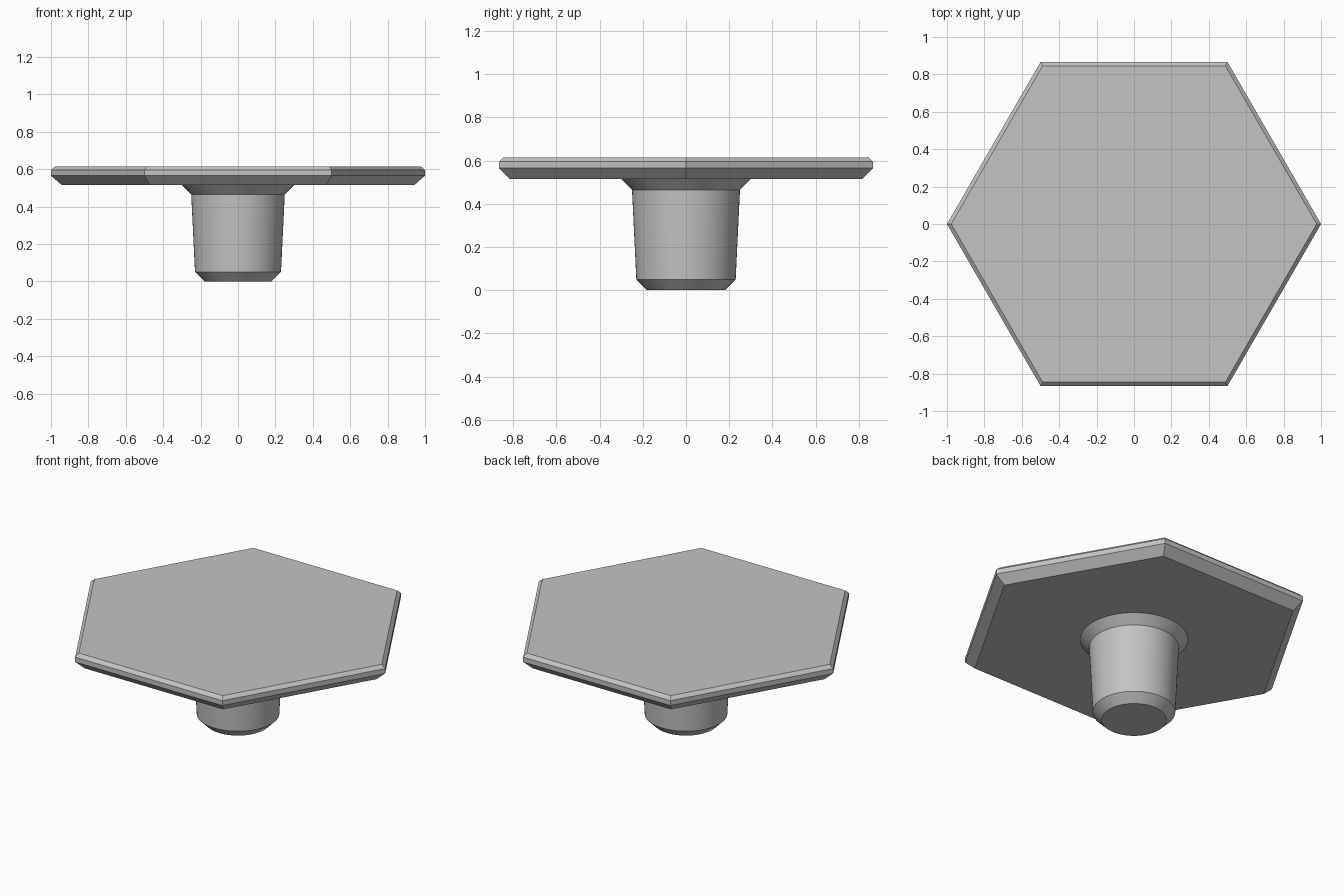
import bpy, bmesh, math

if "Cube" in bpy.data.objects:
    bpy.data.objects.remove(bpy.data.objects["Cube"])

grey = bpy.data.materials.new("plain_grey")
grey.diffuse_color = (0.55, 0.55, 0.55, 1)
grey.use_nodes = True
grey.node_tree.nodes["Principled BSDF"].inputs["Base Color"].default_value = grey.diffuse_color

SEGMENTS = 64
NECK_R, PLATE_Z = 0.30, 0.515


def ring(bm, radius, z, sides):
    return [bm.verts.new((radius * math.cos(math.tau * i / sides),
                          radius * math.sin(math.tau * i / sides), z))
            for i in range(sides)]


def stack(bm, profile, sides):
    """Join rings of (radius, z), listed from bottom to top, into a wall."""
    rings = [ring(bm, r, z, sides) for r, z in profile]
    for low, high in zip(rings, rings[1:]):
        for i in range(sides):
            j = (i + 1) % sides
            bm.faces.new((low[i], low[j], high[j], high[i]))
    return rings


def finish(bm, name):
    bmesh.ops.recalc_face_normals(bm, faces=bm.faces[:])
    mesh = bpy.data.meshes.new(name)
    bm.to_mesh(mesh)
    bm.free()
    mesh.materials.append(grey)
    obj = bpy.data.objects.new(name, mesh)
    bpy.context.collection.objects.link(obj)
    return obj


# Hexagonal plate with chamfered rims; the underside is open where the stem joins
bm = bmesh.new()
to_corner = 1 / math.cos(math.pi / 6)
rims = stack(bm, [(0.816 * to_corner, PLATE_Z), (1.0, 0.565),
                  (1.0, 0.595), (0.846 * to_corner, 0.615)], 6)
bm.faces.new(rims[-1])
hole = ring(bm, NECK_R, PLATE_Z, SEGMENTS)
# Each sixth of the underside spans one plate edge and one arc of the hole
step = SEGMENTS / 6
for i in range(6):
    a, b = round(i * step), round((i + 1) * step)
    arc = [hole[k % SEGMENTS] for k in range(a, b + 1)]
    bm.faces.new([rims[0][(i + 1) % 6], rims[0][i]] + arc)
finish(bm, "hexagonal_plate")

# Tapered round stem with a chamfered foot and flared neck
bm = bmesh.new()
rims = stack(bm, [(0.18, 0), (0.23, 0.05), (0.25, 0.465), (NECK_R, PLATE_Z)], SEGMENTS)
bm.faces.new(rims[0])
# The open neck has no cap, so orient the walls outward as one shell
stem = finish(bm, "stem")
bpy.context.view_layer.objects.active = stem
stem.select_set(True)
bpy.ops.object.shade_smooth_by_angle(angle=math.radians(30))
